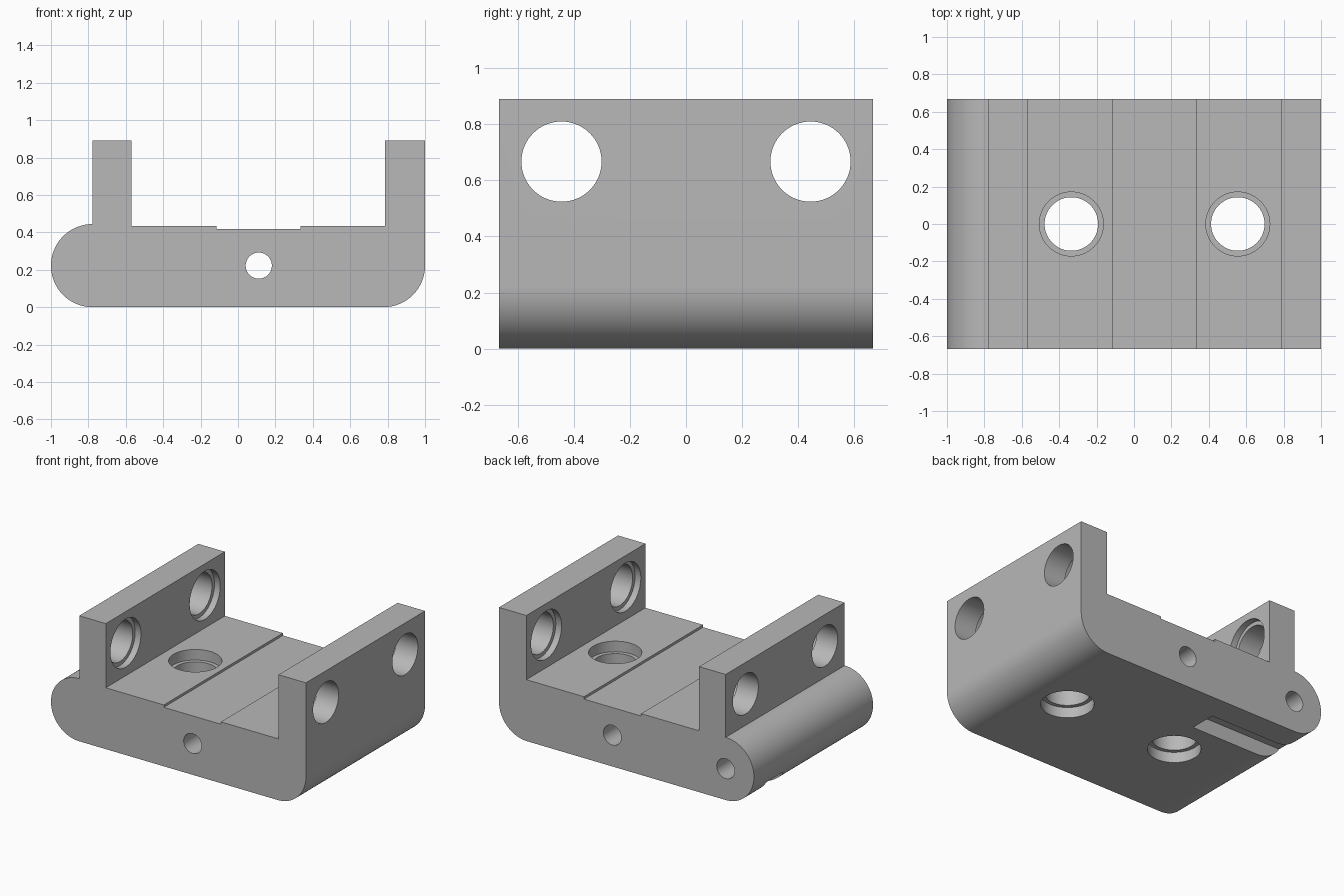
import bpy, bmesh
from math import cos, sin, pi, radians
from mathutils import Vector

old = bpy.data.objects.get("Cube")
if old:
    bpy.data.objects.remove(old, do_unlink=True)

HALF_Y = 0.667      # half depth of the block
R = 0.222           # radius of the rounded ends
FLOOR = 0.435       # height of the seat between the walls
TOP = 0.89          # height of the walls
LEFT_IN, RIGHT_IN = -0.57, 0.785

grey = bpy.data.materials.new("plain_grey")
grey.use_nodes = True
colour = (0.48, 0.48, 0.48, 1)
grey.diffuse_color = colour
grey.node_tree.nodes["Principled BSDF"].inputs["Base Color"].default_value = colour


def arc(cx, cz, start, end, steps):
    angles = [radians(start + (end - start) * i / steps) for i in range(steps + 1)]
    return [(cx + R * cos(a), cz + R * sin(a)) for a in angles]


# Side profile: round pivot end, two walls, shallow channel, rounded corner
profile = arc(R - 1, R, 90, 270, 48) + arc(1 - R, R, 270, 360, 24) + [
    (1, TOP), (RIGHT_IN, TOP), (RIGHT_IN, FLOOR),
    (0.333, FLOOR), (0.333, 0.418), (-0.115, 0.418), (-0.115, FLOOR),
    (LEFT_IN, FLOOR), (LEFT_IN, TOP), (R - 1, TOP)]

bm = bmesh.new()
face = bm.faces.new([bm.verts.new((x, -HALF_Y, z)) for x, z in profile])
ext = bmesh.ops.extrude_face_region(bm, geom=[face])
bmesh.ops.translate(bm, vec=(0, 2 * HALF_Y, 0),
                    verts=[v for v in ext["geom"] if isinstance(v, bmesh.types.BMVert)])
bmesh.ops.recalc_face_normals(bm, faces=bm.faces)
mesh = bpy.data.meshes.new("clamp_block")
bm.to_mesh(mesh)
bm.free()
block = bpy.data.objects.new("clamp_block", mesh)
bpy.context.collection.objects.link(block)
mesh.materials.append(grey)


def cut(cutter):
    cutter.hide_render = True
    cutter.data.materials.append(grey)
    bpy.ops.object.select_all(action='DESELECT')
    bpy.context.view_layer.objects.active = block
    block.select_set(True)
    mod = block.modifiers.new("cut", 'BOOLEAN')
    mod.operation = 'DIFFERENCE'
    mod.solver = 'EXACT'
    mod.object = cutter
    bpy.ops.object.modifier_apply(modifier=mod.name)
    bpy.data.objects.remove(cutter, do_unlink=True)


def bore(start, end, radius):
    a, b = Vector(start), Vector(end)
    bpy.ops.mesh.primitive_cylinder_add(vertices=64, radius=radius, depth=(b - a).length,
                                        location=(a + b) / 2)
    tool = bpy.context.object
    tool.rotation_euler = (b - a).to_track_quat('Z', 'Y').to_euler()
    bpy.context.view_layer.update()
    cut(tool)


SMALL, WIDE = 0.143, 0.171

# Wall holes, widened on the inner faces
for y in (-0.444, 0.444):
    z = 0.667
    bore((-1.2, y, z), (1.2, y, z), SMALL)
    bore((LEFT_IN - 0.045, y, z), (RIGHT_IN + 0.045, y, z), WIDE)

# Floor holes, widened at the top and bottom
for x in (-0.335, 0.555):
    bore((x, 0, -0.1), (x, 0, 0.6), SMALL)
    bore((x, 0, FLOOR - 0.075), (x, 0, 0.6), WIDE)
    bore((x, 0, -0.1), (x, 0, 0.075), WIDE)

# Cross hole right through, and blind pivot hole from the back
bore((0.111, -0.8, R), (0.111, 0.8, R), 0.07)
bore((R - 1, 0.27, R), (R - 1, 0.8, R), 0.07)

# Slot under the pivot end
bpy.ops.mesh.primitive_cube_add(size=1, location=(-0.725, 0.385, 0))
slot = bpy.context.object
slot.scale = (0.95, 0.19, 0.21)
bpy.context.view_layer.update()
cut(slot)

# Smooth curves, sharp edges
bpy.ops.object.select_all(action='DESELECT')
block.select_set(True)
bpy.context.view_layer.objects.active = block
bpy.ops.object.shade_smooth_by_angle(angle=radians(25))
